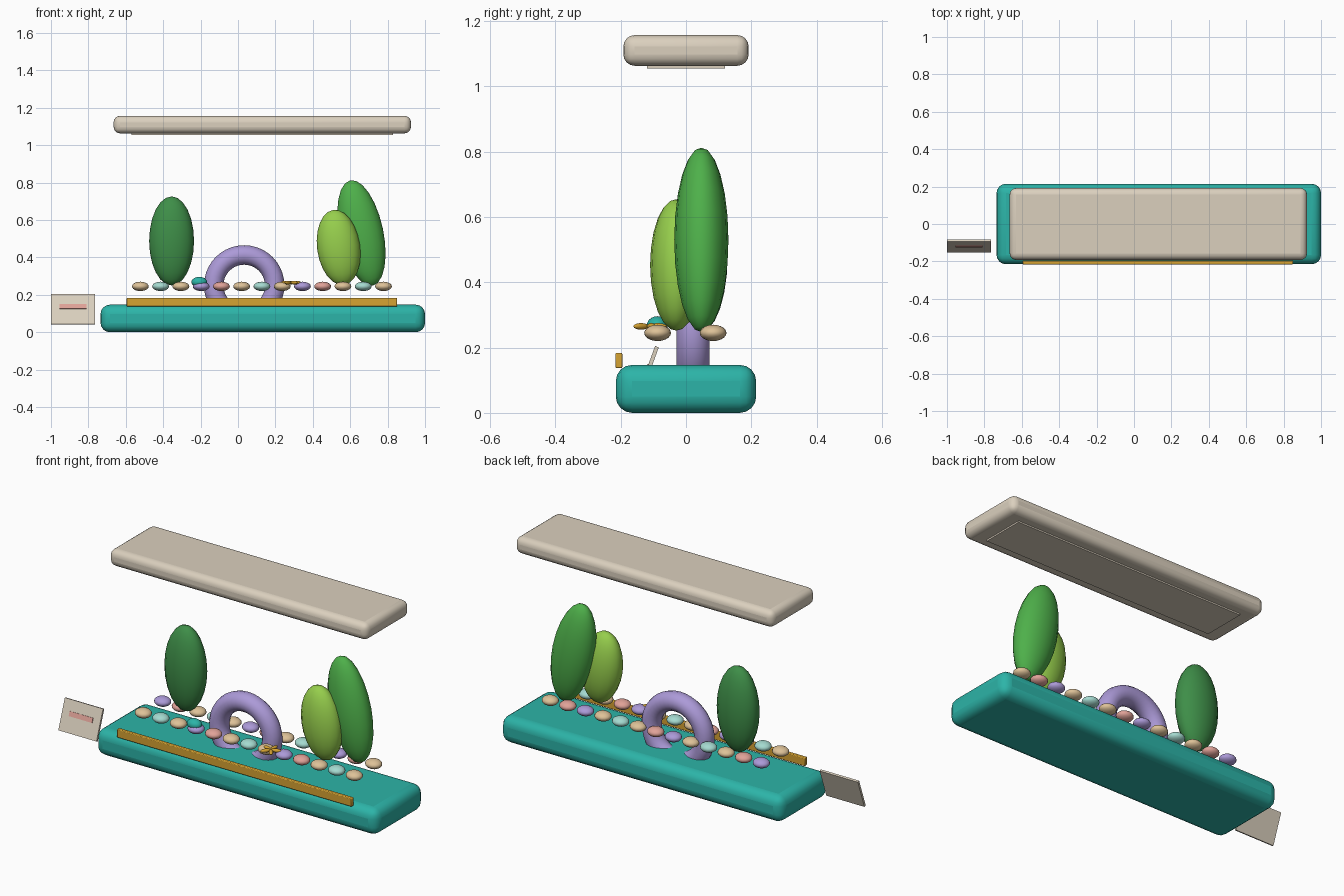
import bpy, math
from mathutils import Matrix, Vector

if "Cube" in bpy.data.objects:
    bpy.data.objects.remove(bpy.data.objects["Cube"])


def lin(c):
    c /= 255
    return c / 12.92 if c <= 0.04045 else ((c + 0.055) / 1.055) ** 2.4


def material(name, r, g, b):
    m = bpy.data.materials.new(name)
    m.diffuse_color = (lin(r), lin(g), lin(b), 1)
    m.use_nodes = True
    m.node_tree.nodes["Principled BSDF"].inputs["Base Color"].default_value = m.diffuse_color
    return m


teal = material("teal", 44, 180, 168)
cream = material("cream", 219, 208, 190)
gold = material("gold", 214, 163, 50)
lavender = material("lavender", 172, 154, 216)
dark_green = material("dark green", 62, 142, 72)
green = material("leaf green", 78, 176, 74)
lime = material("lime", 150, 206, 76)
pink = material("pink", 224, 162, 152)
mint = material("mint", 165, 218, 208)
tan = material("tan", 222, 194, 152)


def finish(name, mat, smooth=True):
    ob = bpy.context.object
    ob.name = name
    ob.data.materials.append(mat)
    if smooth:
        bpy.ops.object.shade_smooth_by_angle(angle=math.radians(40))
    return ob


def box(name, mat, lo, hi, bevel=0, segments=4):
    lo, hi = Vector(lo), Vector(hi)
    bpy.ops.mesh.primitive_cube_add(size=1)
    ob = bpy.context.object
    ob.data.transform(Matrix.Translation((lo + hi) / 2) @ Matrix.Diagonal((*(hi - lo), 1)))
    if bevel:
        mod = ob.modifiers.new("round", "BEVEL")
        mod.width, mod.segments = bevel, segments
    return finish(name, mat, bool(bevel))


def ellipsoid(name, mat, centre, radii, rot=(0, 0, 0), segs=16, rings=10):
    bpy.ops.mesh.primitive_uv_sphere_add(segments=segs, ring_count=rings, radius=1,
                                         location=centre, rotation=rot)
    bpy.context.object.scale = radii
    return finish(name, mat)


# Base slab, overhead canopy with its thin underside panel, front trim
box("base", teal, (-0.735, -0.215, 0), (1.0, 0.215, 0.147), 0.05)
box("canopy", cream, (-0.665, -0.192, 1.063), (0.925, 0.192, 1.157), 0.035)
box("canopy_panel", cream, (-0.57, -0.12, 1.055), (0.83, 0.12, 1.064))
box("front_trim", gold, (-0.595, -0.216, 0.137), (0.85, -0.195, 0.184), 0.004, 2)

# Leaning sign card with a painted bar
lean = Matrix.Translation((-0.8825, -0.118, 0.123)) @ Matrix.Rotation(math.radians(-20), 4, "X")
card = box("sign_card", cream, (-0.1175, -0.006, -0.085), (0.1175, 0.006, 0.085))
bar = box("sign_bar", pink, (-0.072, -0.0095, 0), (0.072, -0.006, 0.026))
for ob in (card, bar):
    ob.matrix_world = lean

# Arch: ring half sunk into the base
bpy.ops.mesh.primitive_torus_add(location=(0.033, 0.022, 0.25), rotation=(math.pi / 2, 0, 0),
                                 major_radius=0.163, minor_radius=0.052,
                                 major_segments=40, minor_segments=14)
finish("arch", lavender)

# Trees
ellipsoid("left_tree", dark_green, (-0.355, 0.048, 0.488), (0.12, 0.08, 0.238), segs=16, rings=12)
ellipsoid("tall_tree", green, (0.66, 0.047, 0.53), (0.117, 0.083, 0.288),
          (0, math.radians(-12), 0), rings=12)
ellipsoid("short_tree", lime, (0.538, -0.03, 0.453), (0.115, 0.08, 0.203),
          (0, math.radians(-8), 0), rings=12)

# Two rows of pebbles in a repeating colour order
order = [tan, mint, tan, lavender, pink]
for row, y, shift in (("front", -0.087, 0), ("back", 0.083, 3)):
    for i in range(13):
        ellipsoid(f"{row}_pebble_{i + 1}", order[(i + shift) % 5],
                  (-0.522 + 0.1083 * i, y, 0.245), (0.045, 0.041, 0.025))

# Shell resting on a pebble
ellipsoid("shell", teal, (-0.207, -0.088, 0.268), (0.042, 0.032, 0.028))

# Starfish made of five slim arms
for k in range(5):
    a = math.radians(90 + 72 * k)
    ellipsoid(f"star_arm_{k + 1}", gold,
              (0.283 + 0.028 * math.cos(a), -0.115 + 0.028 * math.sin(a), 0.265),
              (0.029, 0.011, 0.010), (0, 0, a), segs=12, rings=8)
